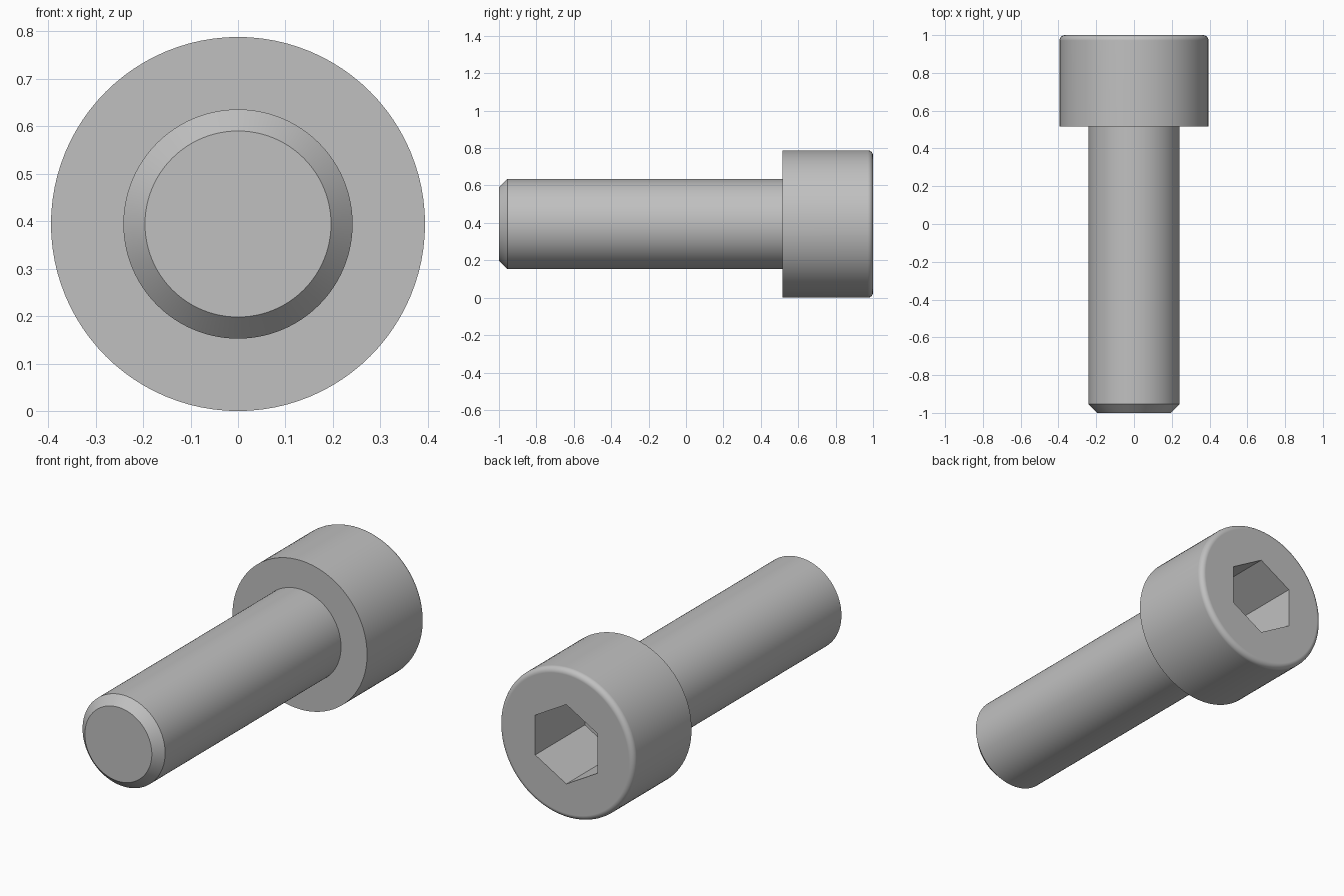
import bpy, bmesh, math
from mathutils import Vector

cube = bpy.data.objects.get("Cube")
if cube:
    bpy.data.objects.remove(cube, do_unlink=True)

HEAD_R, SHANK_R, TIP_R = 0.394, 0.2415, 0.196
HEAD_BASE, CHAMFER, FILLET = 0.516, 0.046, 0.028
HEX_R, HEX_DEPTH = 0.21, 0.415
STEPS = 96

steel = bpy.data.materials.new("grey_steel")
steel.use_nodes = True
colour = (0.53, 0.53, 0.53, 1)
steel.diffuse_color = colour
steel.node_tree.nodes["Principled BSDF"].inputs["Base Color"].default_value = colour

# Half profile (radius, y): chamfered tip, shank, head with a rounded outer edge
profile = [(TIP_R, -1), (SHANK_R, -1 + CHAMFER), (SHANK_R, HEAD_BASE), (HEAD_R, HEAD_BASE)]
for i in range(7):
    a = math.radians(90 * i / 6)
    profile.append((HEAD_R - FILLET + FILLET * math.cos(a), 1 - FILLET + FILLET * math.sin(a)))

# Revolve the profile about the long axis and cap both ends
bm = bmesh.new()
verts = [bm.verts.new((r, y, HEAD_R)) for r, y in profile]
edges = [bm.edges.new(pair) for pair in zip(verts, verts[1:])]
bmesh.ops.spin(bm, geom=verts + edges, cent=Vector((0, 0, HEAD_R)), axis=Vector((0, 1, 0)),
               angle=math.tau, steps=STEPS)
bmesh.ops.remove_doubles(bm, verts=bm.verts[:], dist=1e-4)
bmesh.ops.holes_fill(bm, edges=[e for e in bm.edges if e.is_boundary], sides=0)
bmesh.ops.recalc_face_normals(bm, faces=bm.faces[:])
mesh = bpy.data.meshes.new("bolt_body")
bm.to_mesh(mesh)
bm.free()
mesh.materials.append(steel)
bolt = bpy.data.objects.new("bolt_body", mesh)
bpy.context.collection.objects.link(bolt)

# Hexagonal socket cut into the head, one corner pointing up
bpy.ops.mesh.primitive_cylinder_add(vertices=6, radius=HEX_R, depth=2 * HEX_DEPTH,
                                    location=(0, 1, HEAD_R), rotation=(math.pi / 2, 0, 0))
cutter = bpy.context.object
cutter.name = "socket_cutter"
cutter.hide_render = True
cutter.data.materials.append(steel)

bpy.ops.object.select_all(action='DESELECT')
bolt.select_set(True)
bpy.context.view_layer.objects.active = bolt
socket = bolt.modifiers.new("hex_socket", 'BOOLEAN')
socket.operation = 'DIFFERENCE'
socket.solver = 'EXACT'
socket.object = cutter
bpy.ops.object.modifier_apply(modifier=socket.name)
bpy.data.objects.remove(cutter, do_unlink=True)

# Smooth round surfaces, crisp rims, flat end faces
bpy.ops.object.shade_smooth_by_angle(angle=math.radians(30))
normals = bolt.modifiers.new("flat_end_normals", 'WEIGHTED_NORMAL')
normals.keep_sharp = True
